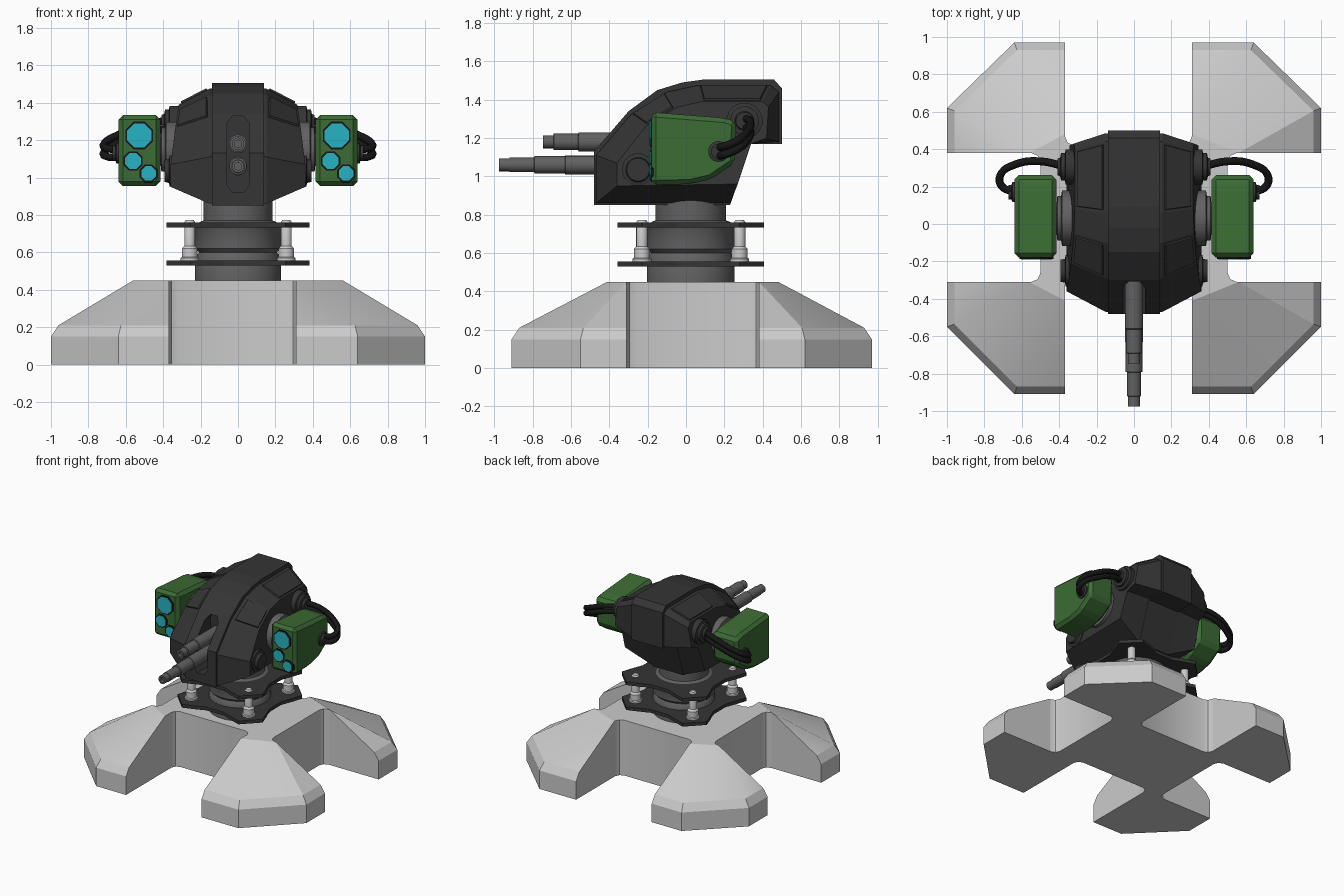
import bpy, bmesh, math
from mathutils import Vector

if "Cube" in bpy.data.objects:
    bpy.data.objects.remove(bpy.data.objects["Cube"])


def mat(name, r, g, b):
    m = bpy.data.materials.new(name)
    m.diffuse_color = (r, g, b, 1)
    m.use_nodes = True
    m.node_tree.nodes["Principled BSDF"].inputs["Base Color"].default_value = m.diffuse_color
    return m


GREEN, CYAN = mat("green", .045, .15, .035), mat("cyan", .02, .45, .55)
DARK, MID, BLACK = mat("dark", .035, .035, .035), mat("mid", .12, .12, .12), mat("black", .008, .008, .008)


def finish(name, bm, m=None, angle=0):
    bmesh.ops.recalc_face_normals(bm, faces=bm.faces)
    me = bpy.data.meshes.new(name)
    bm.to_mesh(me)
    bm.free()
    ob = bpy.data.objects.new(name, me)
    bpy.context.collection.objects.link(ob)
    if m:
        me.materials.append(m)
    if angle:
        bpy.ops.object.select_all(action='DESELECT')
        ob.select_set(True)
        bpy.context.view_layer.objects.active = ob
        bpy.ops.object.shade_smooth_by_angle(angle=math.radians(angle))
    return ob


AXES = {'x': lambda u, v, t: (t, u, v), 'y': lambda u, v, t: (u, t, v), 'z': lambda u, v, t: (u, v, t)}


def loft(name, loops, m=None, angle=0, bevel=0, panels=()):
    """Skin a list of equal-length point loops and cap both ends."""
    bm = bmesh.new()
    rings = [[bm.verts.new(p) for p in lp] for lp in loops]
    n = len(loops[0])
    picked = []
    for j in range(len(rings) - 1):
        a, b = rings[j], rings[j + 1]
        for i in range(n):
            f = bm.faces.new((a[i], a[(i + 1) % n], b[(i + 1) % n], b[i]))
            if (j, i) in panels:
                picked.append(f)
    bm.faces.new(rings[0])
    bm.faces.new(rings[-1])
    bmesh.ops.recalc_face_normals(bm, faces=bm.faces)
    if picked:
        bmesh.ops.inset_individual(bm, faces=picked, thickness=.02, depth=0)
        bmesh.ops.inset_individual(bm, faces=picked, thickness=.004, depth=.01)
    if bevel:
        bmesh.ops.bevel(bm, geom=bm.edges[:], offset=bevel, segments=1, affect='EDGES')
    return finish(name, bm, m, angle)


def prism(name, pts, axis, t0, t1, m=None, **kw):
    return loft(name, [[AXES[axis](u, v, t) for u, v in pts] for t in (t0, t1)], m, **kw)


def lathe(name, axis, c, rings, m=None, sides=20):
    """Turned part: rings are (position along axis, radius)."""
    ang = [2 * math.pi * (i + .5) / sides for i in range(sides)]
    return loft(name, [[AXES[axis](c[0] + r * math.cos(a), c[1] + r * math.sin(a), t) for a in ang]
                       for t, r in rings], m, 35)


# Base: hub with four splayed feet
bm, cache = bmesh.new(), {}


def V(p, z):
    k = (round(p[0], 4), round(p[1], 4), z)
    if k not in cache:
        cache[k] = bm.verts.new(k)
    return cache[k]


outline, cuts, H, r = [], [], .45, .05
for sx, sy in ((1, -1), (1, 1), (-1, 1), (-1, -1)):
    xi = .31 if sx > 0 else -.37
    yi, yo, yc, hy, py = (.38, .97, .62, .42, .48) if sy > 0 else (-.31, -.91, -.55, -.28, -.41)
    hx, xo, cx = .5 * sx, sx, .64 * sx
    t1, t2 = (xi, py), (.56 * sx, yi)
    neck = [(xi - sx * r, hy), (xi - .3 * sx * r, hy + .3 * sy * r), (xi, hy + sy * r), t1, t2,
            (hx + sx * r, yi), (hx + .3 * sx * r, yi - .3 * sy * r), (hx, yi - sy * r)]
    outline += neck[::-1] if sx * sy > 0 else neck
    cuts.append({t1, t2})
    f = [(xi, yo), (cx, yo), (xo, yc), (xo, yi)]
    o = [(xi, yo - .04 * sy), (cx - .015 * sx, yo - .04 * sy), (xo - .04 * sx, yc - .015 * sy), (xo - .04 * sx, yi)]
    bm.faces.new([V(p, 0) for p in [t1] + f + [t2]])
    for i in range(3):
        bm.faces.new((V(f[i], 0), V(f[i + 1], 0), V(f[i + 1], .15), V(f[i], .15)))
        bm.faces.new((V(f[i], .15), V(f[i + 1], .15), V(o[i + 1], .21), V(o[i], .21)))
    for t, a, b in ((t1, f[0], o[0]), (t2, f[3], o[3])):
        bm.faces.new((V(t, 0), V(a, 0), V(a, .15), V(b, .21), V(t, H)))
    bm.faces.new((V(t1, H), V(o[0], .21), V(o[1], .21)))
    bm.faces.new((V(t1, H), V(o[1], .21), V(o[2], .21), V(t2, H)))
    bm.faces.new((V(t2, H), V(o[2], .21), V(o[3], .21)))
for p, q in zip(outline, outline[1:] + outline[:1]):
    if {p, q} not in cuts:
        bm.faces.new((V(p, 0), V(q, 0), V(q, H), V(p, H)))
for z in (0, H):
    bm.faces.new([V(p, z) for p in outline])
finish("base", bm, None, 25)

# Turntable column, lobed plates and pistons
CY = .025
lathe("column", 'z', (0, CY), [(.44, .23), (.57, .23), (.6, .21), (.62, .23), (.72, .23), (.74, .24), (.765, .2),
                               (.77, .185), (.88, .185)], MID, 32)
lobe = [(.28, -.17), (.37, -.13), (.45, -.09), (.45, .09), (.37, .13), (.28, .17)]
plate = []
for k in range(4):
    a = math.pi / 4 + k * math.pi / 2
    plate += [(u * math.cos(a) - v * math.sin(a), CY + u * math.sin(a) + v * math.cos(a)) for u, v in lobe]
prism("lower_plate", plate, 'z', .53, .557, DARK)
prism("upper_plate", plate, 'z', .733, .76, DARK)
for sx in (-1, 1):
    for sy in (-1, 1):
        lathe("piston", 'z', (.258 * sx, CY + .255 * sy),
              [(.55, .05), (.57, .05), (.575, .042), (.62, .042), (.635, .03), (.76, .03), (.772, .022)], None, 14)

# Turret body: central ridge plus tapered hull
ridge_pts = [(-.48, .85), (-.48, 1.13), (-.3, 1.34), (-.15, 1.45), (-.02, 1.49), (.09, 1.505), (.46, 1.505),
             (.5, 1.46), (.5, 1.17), (.34, 1.17), (.23, .85)]
ridge = prism("body_ridge", ridge_pts, 'x', -.14, .14, DARK)
inner = [(-.47, .86), (-.47, 1.11), (-.29, 1.32), (-.1, 1.44), (.06, 1.475), (.44, 1.475), (.485, 1.44),
         (.485, 1.18), (.34, 1.18), (.23, .86)]
outer = [(-.36, .95), (-.36, 1.07), (-.21, 1.26), (-.05, 1.36), (.08, 1.39), (.4, 1.39), (.43, 1.36),
         (.42, 1.2), (.34, 1.17), (.27, .96)]


def slice_at(pts, s, x):
    return [(s * (x - .15 * max(0, z - 1.1)), y, z) for y, z in pts]


flat = [[(s * .152, y, z) for y, z in inner] for s in (-1, 1)]
hull = loft("body_hull", [slice_at(outer, -1, .36)] + flat + [slice_at(outer, 1, .36)], DARK,
            panels=((0, 2), (2, 2), (0, 4), (2, 4)))

# Gun slot cut through the front
slot = prism("slot_cutter", [(-.03, .92), (.03, .92), (.06, .96), (.06, 1.29), (.03, 1.33), (-.03, 1.33),
                             (-.06, 1.29), (-.06, .96)], 'y', -.7, -.27)
slot.hide_render = True
for ob in (ridge, hull):
    md = ob.modifiers.new("slot", 'BOOLEAN')
    md.operation, md.object, md.solver = 'DIFFERENCE', slot, 'EXACT'
    bpy.context.view_layer.objects.active = ob
    bpy.ops.object.modifier_apply(modifier="slot")
bpy.data.objects.remove(slot)

# Twin barrels
lathe("upper_barrel", 'y', (0, 1.18), [(-.25, .05), (-.56, .05), (-.563, .043), (-.69, .043), (-.692, .034),
                                       (-.745, .034), (-.745, .02), (-.72, .02)], MID, 14)
lathe("lower_barrel", 'y', (0, 1.06), [(-.25, .05), (-.63, .05), (-.632, .046), (-.79, .046), (-.793, .038),
                                       (-.92, .038), (-.922, .034), (-.975, .034), (-.975, .02), (-.95, .02)], MID, 14)

# Side parts: hubs, arms, sensor pods, lenses, cables
pod = [(-.18, .955), (-.18, 1.335), (.2, 1.305), (.262, 1.285), (.255, 1.07), (.13, .985), (.02, .96)]
lenses = [(0, 1.225, .07), (-.033, 1.088, .046), (.05, 1.022, .042)]
cable = [(.36, .305, 1.285), (.5, .335, 1.26), (.63, .32, 1.21), (.715, .26, 1.16), (.705, .2, 1.135), (.63, .17, 1.13)]
for s in (-1, 1):
    lathe("rear_socket", 'x', (.305, 1.29),
          [(s * .25, .095), (s * .365, .095), (s * .37, .075), (s * .39, .075), (s * .395, .05), (s * .41, .045)], DARK, 16)
    lathe("front_hub", 'x', (-.25, 1.035),
          [(s * .25, .085), (s * .365, .085), (s * .37, .065), (s * .392, .06)], DARK, 16)
    lathe("pod_arm", 'x', (.03, 1.15),
          [(s * .3, .15), (s * .385, .15), (s * .39, .12), (s * .41, .12), (s * .412, .09), (s * .45, .09)], MID, 20)
    prism("sensor_pod", pod, 'x', s * .415, s * .64, GREEN, bevel=.024)
    for dx, z, rad in lenses:
        c = (s * .528 + dx, z)
        lathe("lens_rim", 'y', c, [(-.17, rad + .01), (-.186, rad + .01)], BLACK, 8)
        lathe("lens", 'y', c, [(-.17, rad), (-.19, rad)], CYAN, 8)
    lathe("pod_socket", 'x', (.17, 1.13), [(s * .6, .055), (s * .65, .055), (s * .655, .04), (s * .67, .04)], DARK, 14)
    for dz in (-.022, .022):
        cu = bpy.data.curves.new("cable", 'CURVE')
        cu.dimensions, cu.bevel_depth, cu.bevel_resolution, cu.resolution_u = '3D', .021, 2, 6
        cu.use_fill_caps = True
        sp = cu.splines.new('BEZIER')
        sp.bezier_points.add(len(cable) - 1)
        for bp, (x, y, z) in zip(sp.bezier_points, cable):
            bp.co = Vector((s * x, y, z + dz))
            bp.handle_left_type = bp.handle_right_type = 'AUTO'
        cu.materials.append(BLACK)
        bpy.context.collection.objects.link(bpy.data.objects.new("cable", cu))
